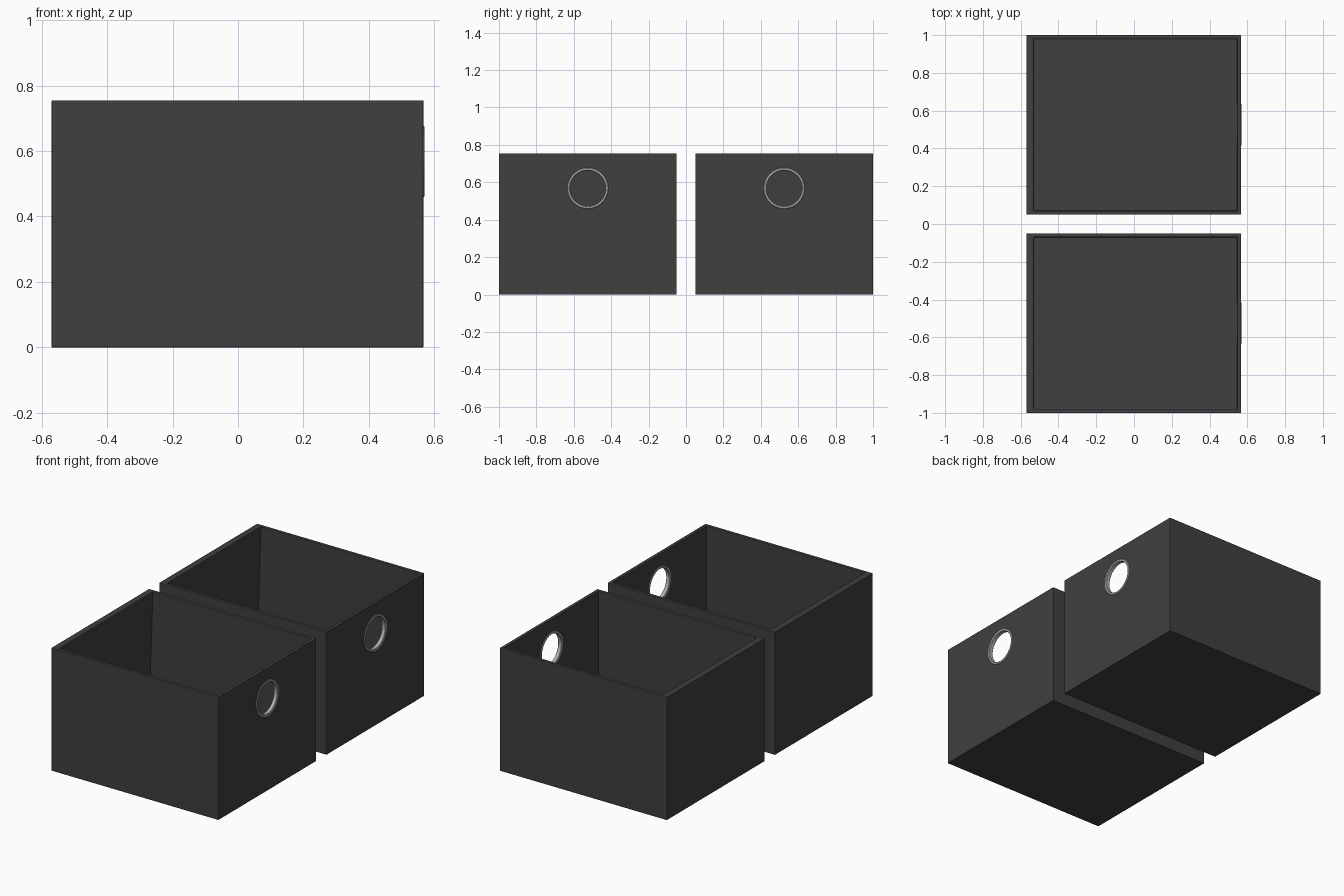
import bpy, bmesh
from math import cos, sin, pi, radians

if "Cube" in bpy.data.objects:
    bpy.data.objects.remove(bpy.data.objects["Cube"])

X0, X1, H = -0.57, 0.567, 0.755      # bin extents
WALL, RIM_BACK = 0.02, 0.04          # thin walls, back wall thickens at the rim
HOLE_Z, HOLE_R = 0.568, 0.107


def material(name, v):
    m = bpy.data.materials.new(name)
    m.diffuse_color = (v, v, v, 1)
    m.use_nodes = True
    m.node_tree.nodes["Principled BSDF"].inputs["Base Color"].default_value = m.diffuse_color
    return m


def loft(name, rings, mat=None, closed=False):
    """Skin a list of point rings; either cap both ends or join last to first."""
    bm = bmesh.new()
    loops = [[bm.verts.new(p) for p in r] for r in rings]
    pairs = list(zip(loops, loops[1:])) + ([(loops[-1], loops[0])] if closed else [])
    for a, b in pairs:
        n = len(a)
        for i in range(n):
            j = (i + 1) % n
            bm.faces.new((a[i], a[j], b[j], b[i]))
    if not closed:
        bm.faces.new(loops[0])
        bm.faces.new(loops[-1])
    bmesh.ops.recalc_face_normals(bm, faces=bm.faces)
    me = bpy.data.meshes.new(name)
    bm.to_mesh(me)
    bm.free()
    ob = bpy.data.objects.new(name, me)
    bpy.context.collection.objects.link(ob)
    if mat:
        me.materials.append(mat)
    return ob


def rect(x0, x1, y0, y1, z):
    return [(x0, y0, z), (x1, y0, z), (x1, y1, z), (x0, y1, z)]


def circle(x, r, cy, n=48):
    return [(x, cy + r * cos(2 * pi * i / n), HOLE_Z + r * sin(2 * pi * i / n))
            for i in range(n)]


def smooth(ob):
    bpy.ops.object.select_all(action='DESELECT')
    ob.select_set(True)
    bpy.context.view_layer.objects.active = ob
    bpy.ops.object.shade_smooth_by_angle(angle=radians(35))


dark = material("dark_board", 0.05)
metal = material("metal", 0.45)

for side, cy in (("front", -0.525), ("rear", 0.525)):
    y0, y1 = cy - 0.475, cy + 0.475
    iy0, iy1 = y0 + WALL, y1 - WALL

    # Open bin: outside bottom, outside top, inside rim, inside floor
    tub = loft(side + "_bin", [
        rect(X0, X1, y0, y1, 0),
        rect(X0, X1, y0, y1, H),
        rect(X0 + RIM_BACK, X1 - WALL, iy0, iy1, H),
        rect(X0 + 0.015, X1 - WALL, iy0, iy1, WALL)], dark)

    # Finger hole through the right wall
    cutter = loft(side + "_hole_cutter",
                  [circle(X1 - 0.1, HOLE_R - 0.003, cy), circle(X1 + 0.1, HOLE_R - 0.003, cy)])
    cutter.hide_render = True
    cutter.hide_set(True)
    cut = tub.modifiers.new("finger_hole", 'BOOLEAN')
    cut.operation, cut.object, cut.solver = 'DIFFERENCE', cutter, 'EXACT'

    # Softened edges
    bev = tub.modifiers.new("edge_round", 'BEVEL')
    bev.width, bev.segments = 0.002, 2
    bev.limit_method, bev.angle_limit = 'ANGLE', radians(40)

    # Metal grommet lining the hole, with a lip on each face
    a, b = X1 - WALL - 0.003, X1 + 0.003
    profile = [(a, HOLE_R - 0.009), (a, HOLE_R), (a + 0.003, HOLE_R + 0.003),
               (a + 0.003, HOLE_R - 0.003), (b - 0.003, HOLE_R - 0.003),
               (b - 0.003, HOLE_R + 0.003), (b, HOLE_R), (b, HOLE_R - 0.009),
               (b - 0.003, HOLE_R - 0.012), (a + 0.003, HOLE_R - 0.012)]
    smooth(loft(side + "_hole_ring", [circle(x, r, cy) for x, r in profile], metal, closed=True))
